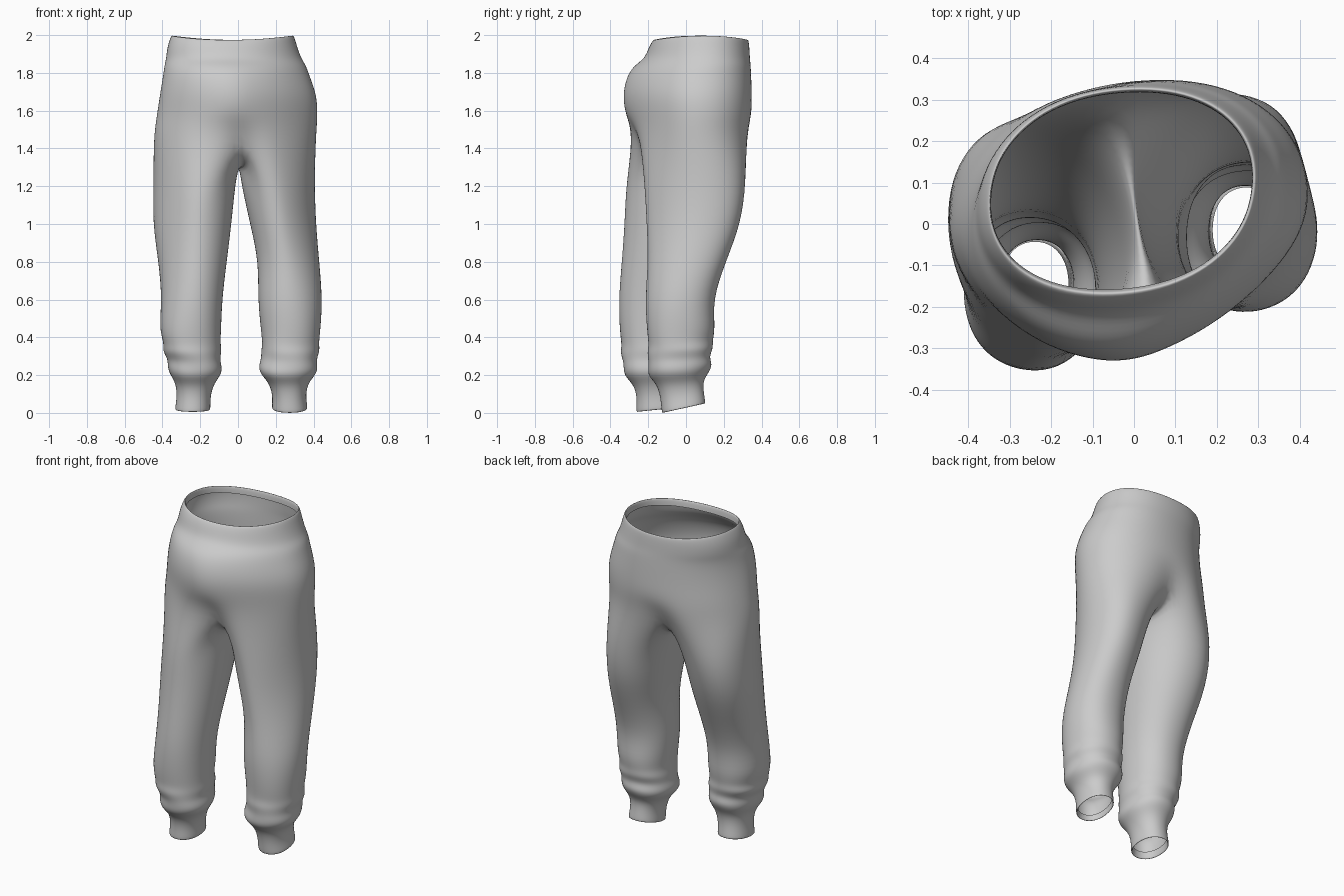
import bpy, bmesh
from math import sin, cos, radians, copysign

N = 24          # sides of the torso
CROTCH = 5      # points along the seam between the legs
bm = bmesh.new()


def spow(v, e):
    return copysign(abs(v) ** e, v)


def ring(x0, x1, y0, y1, angles, zfun, skew=0.0, front=.92, grow=1.0, rough=0.0):
    """Skewed oval that fills the given x/y box; front > 1 makes the front half pointed."""
    cx, cy, rx, ry = (x0 + x1) / 2, (y0 + y1) / 2, (x1 - x0) / 2 * grow, (y1 - y0) / 2 * grow
    out = []
    for a in angles:
        k = 1 + rough * sin(3 * a + 40 * zfun(0, 0))
        e = front if sin(a + skew) < 0 else .92
        x = rx * k * spow(cos(a), e)
        y = ry * k * spow(sin(a + skew), e)
        out.append(bm.verts.new((cx + x, cy + y, zfun(x / rx, y / ry))))
    return out


def bridge(upper, lower):
    n = len(upper)
    for i in range(n):
        j = (i + 1) % n
        bm.faces.new((upper[i], lower[i], lower[j], upper[j]))


# Waist and hips, from the inner hem down: x0, x1, y0, y1, z, skew, front
torso = [
    (-.345, .285, -.158, .318, 1.945, .12, .92),
    (-.345, .285, -.162, .320, 1.985, .12, .92),
    (-.352, .295, -.172, .330, 1.990, .12, .92),
    (-.374, .312, -.195, .335, 1.94, .13, .95),
    (-.380, .335, -.218, .338, 1.875, .14, 1.0),
    (-.389, .360, -.275, .342, 1.84, .16, 1.1),
    (-.397, .380, -.315, .345, 1.78, .16, 1.15),
    (-.414, .418, -.337, .348, 1.68, .15, 1.2),
    (-.430, .422, -.320, .348, 1.57, .14, 1.2),
    (-.447, .412, -.308, .337, 1.46, .14, 1.15),
]
angles = [radians(-90 + i * 360 / N) for i in range(N)]
prev = None
for i, (x0, x1, y0, y1, z, sk, fr) in enumerate(torso):
    wave = .012 if i < 3 else 0
    r = ring(x0, x1, y0, y1, angles,
             lambda u, v, z=z, w=wave: z + w * (u * u - v * v), sk, fr, 1.011)
    if prev:
        bridge(prev, r)
    prev = r
hip = prev

# Seam between the legs, turned slightly like the hips
h = N // 2
for k, dx, dy in ((0, .05, .075), (1, .03, .035), (N - 1, .03, .025),
                  (h, -.03, -.055), (h - 1, -.02, -.01), (h + 1, -.02, -.01)):
    hip[k].co.x += dx
    hip[k].co.y += dy
seam = []
for i in range(CROTCH):
    t = (i + 1) / (CROTCH + 1)
    s = 1 - 2 * t
    seam.append(bm.verts.new((.008 - .05 * s, .04 + .20 * s, 1.335 + .06 * s * s)))
right_top = hip[:h + 1] + seam
left_top = hip[h:] + [hip[0]] + seam[::-1]

# Legs down to the ribbed cuffs: x0, x1, y0, y1, z
right = [
    (.015, .405, -.220, .318, 1.22),
    (.065, .412, -.208, .290, 1.00),
    (.110, .430, -.200, .210, .80),
    (.105, .447, -.217, .140, .60),
    (.122, .436, -.205, .155, .44),
    (.128, .425, -.198, .138, .37),
    (.122, .432, -.203, .146, .33),
    (.125, .417, -.196, .122, .285),
    (.110, .422, -.203, .137, .245),
    (.118, .412, -.200, .122, .205),
    (.165, .370, -.150, .090, .160),
    (.185, .357, -.132, .092, .09),
    (.178, .370, -.128, .105, .020),
    (.188, .360, -.118, .095, .026),
    (.190, .354, -.117, .088, .06),
]
left = [
    (-.447, -.014, -.318, .255, 1.22),
    (-.452, -.035, -.325, .200, 1.00),
    (-.420, -.060, -.340, .110, .80),
    (-.402, -.085, -.357, .030, .60),
    (-.418, -.090, -.350, .030, .44),
    (-.392, -.096, -.341, .010, .37),
    (-.402, -.088, -.345, .020, .33),
    (-.368, -.095, -.330, -.002, .285),
    (-.372, -.085, -.332, .010, .245),
    (-.362, -.090, -.325, -.005, .205),
    (-.330, -.125, -.275, -.035, .160),
    (-.322, -.148, -.258, -.042, .09),
    (-.335, -.145, -.264, -.028, .012),
    (-.325, -.155, -.254, -.038, .018),
    (-.320, -.158, -.251, -.043, .06),
]
M = N // 2 + 1 + CROTCH
thigh = [(.18, 1.12), (.18, 1.12), (.12, 1.08), (.05, 1.0)]   # skew, front


def leg(top, rows, start, tilt, side):
    ang = [radians(start + (i - (h + 3)) * 360 / M) for i in range(M)]
    up = top
    for k, (x0, x1, y0, y1, z) in enumerate(rows):
        tl = tilt if k > 10 else (.012 if k > 3 else 0)
        sk, fr = thigh[k] if k < len(thigh) else (0, .92)
        r = ring(x0, x1, y0, y1, ang, lambda u, v, z=z, t=tl: z + t * v,
                 sk * side, fr, 1.02, .02 if 4 < k < 10 else 0)
        bridge(up, r)
        up = r


leg(right_top, right, 180, .025, 1)
leg(left_top, left, 0, .012, -1)

bmesh.ops.recalc_face_normals(bm, faces=bm.faces)
mesh = bpy.data.meshes.new("sweatpants")
bm.to_mesh(mesh)
bm.free()
pants = bpy.data.objects.new("sweatpants", mesh)
bpy.context.collection.objects.link(pants)

# Smooth cloth surface
sub = pants.modifiers.new("smooth cloth", 'SUBSURF')
sub.levels = sub.render_levels = 2
for p in mesh.polygons:
    p.use_smooth = True
